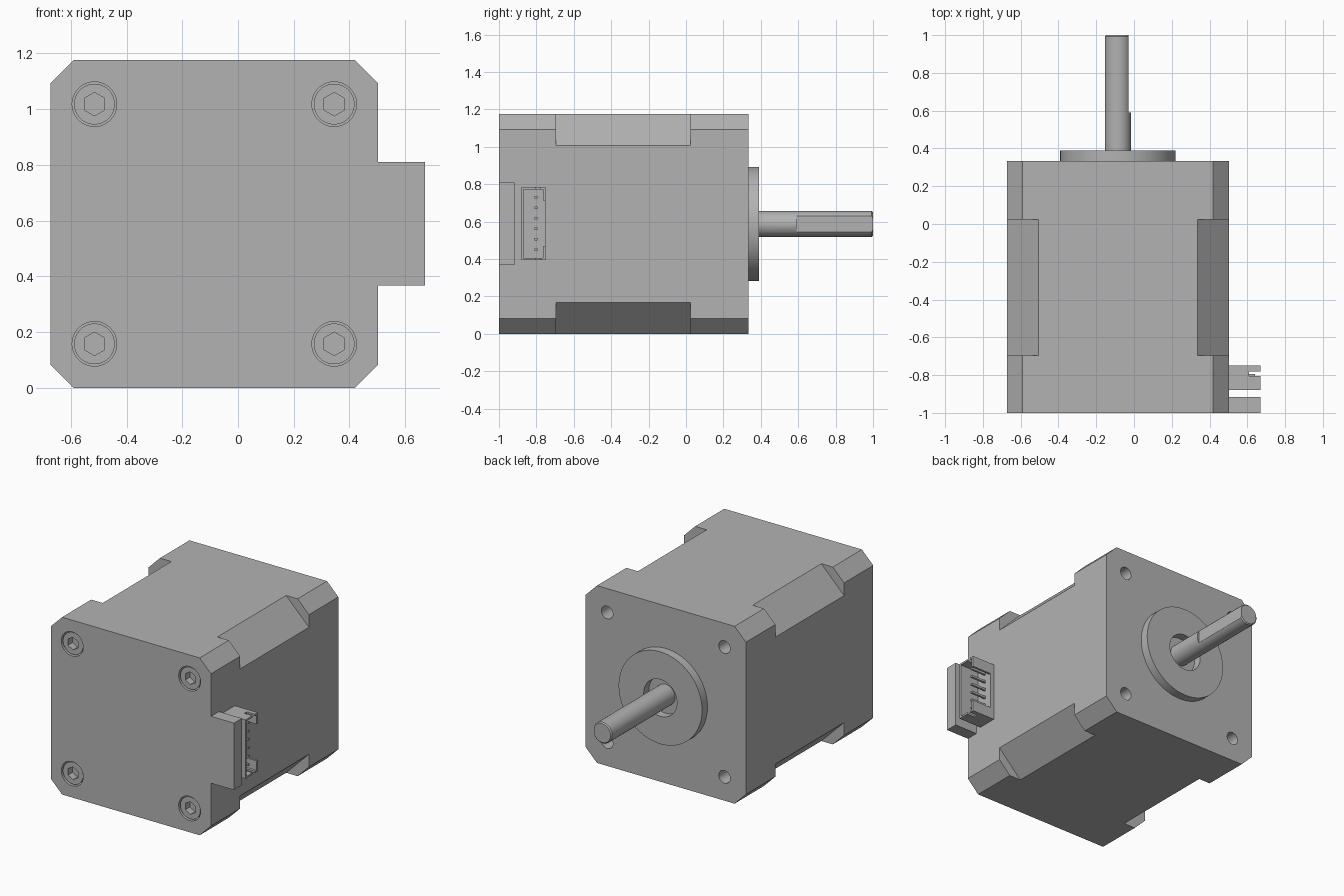
import bpy, bmesh, math
from mathutils import Matrix, Vector

if "Cube" in bpy.data.objects:
    bpy.data.objects.remove(bpy.data.objects["Cube"], do_unlink=True)

GREY = (0.45, 0.45, 0.45, 1)
mat = bpy.data.materials.new("satin grey")
mat.use_nodes = True
mat.diffuse_color = GREY
mat.node_tree.nodes["Principled BSDF"].inputs["Base Color"].default_value = GREY

# Main dimensions: motor axis runs along y
CX, CZ, HALF = -0.085, 0.5875, 0.5875
BACK, FACE = -1.0, 0.333
HOLE = 0.43
CORNERS = [(sx, sz) for sx in (-1, 1) for sz in (-1, 1)]


def box(bm, x, y, z):
    """Box from three (low, high) ranges."""
    lo, hi = Vector((x[0], y[0], z[0])), Vector((x[1], y[1], z[1]))
    m = Matrix.Translation((lo + hi) / 2) @ Matrix.Diagonal((*(hi - lo), 1))
    bmesh.ops.create_cube(bm, size=1, matrix=m)


def rod(bm, r, y0, y1, x=CX, z=CZ, sides=48, r2=None):
    """Cylinder along y; r2 is the radius at the y1 end."""
    m = Matrix.Translation((x, (y0 + y1) / 2, z)) @ Matrix.Rotation(-math.pi / 2, 4, "X")
    return bmesh.ops.create_cone(bm, cap_ends=True, segments=sides, radius1=r,
                                 radius2=r if r2 is None else r2, depth=y1 - y0, matrix=m)["verts"]


def prism(bm, points, y0, y1):
    """Extrude an (x, z) outline along y."""
    face = bm.faces.new([bm.verts.new((x, y0, z)) for x, z in points])
    ext = bmesh.ops.extrude_face_region(bm, geom=[face])["geom"]
    bmesh.ops.translate(bm, vec=(0, y1 - y0, 0),
                        verts=[g for g in ext if isinstance(g, bmesh.types.BMVert)])
    bmesh.ops.recalc_face_normals(bm, faces=bm.faces)


def make(name, bm):
    mesh = bpy.data.meshes.new(name)
    bm.to_mesh(mesh)
    bm.free()
    mesh.materials.append(mat)
    obj = bpy.data.objects.new(name, mesh)
    bpy.context.collection.objects.link(obj)
    return obj


def combine(obj, bm, operation="DIFFERENCE"):
    """Apply a boolean and discard the tool."""
    tool = make("tool", bm)
    mod = obj.modifiers.new("boolean", "BOOLEAN")
    mod.operation, mod.solver, mod.object = operation, "EXACT", tool
    bpy.context.view_layer.update()
    mesh = bpy.data.meshes.new_from_object(obj.evaluated_get(bpy.context.evaluated_depsgraph_get()))
    obj.modifiers.clear()
    obj.data = mesh
    bpy.data.objects.remove(tool, do_unlink=True)


# Body: square prism with chamfered corners
c = 0.083
a = HALF - c
outline = [(-a, -HALF), (a, -HALF), (HALF, -a), (HALF, a), (a, HALF), (-a, HALF), (-HALF, a), (-HALF, -a)]
bm = bmesh.new()
prism(bm, [(CX + x, CZ + z) for x, z in outline], BACK, FACE)
body = make("motor_body", bm)

# Tab on the rear cover beside the connector
bm = bmesh.new()
box(bm, (0.4, 0.67), (BACK, -0.917), (0.367, 0.81))
combine(body, bm, "UNION")

# Deeper chamfers along the middle of each corner
bm = bmesh.new()
for sx, sz in CORNERS:
    near, far = HALF - 0.187, HALF + 0.02
    prism(bm, [(CX + sx * near, CZ + sz * far), (CX + sx * far, CZ + sz * far),
               (CX + sx * far, CZ + sz * near)], -0.695, 0.025)
combine(body, bm)

# Front mounting holes, rear screw counterbores
bm = bmesh.new()
for sx, sz in CORNERS:
    x, z = CX + sx * HOLE, CZ + sz * HOLE
    rod(bm, 0.042, FACE - 0.125, FACE + 0.05, x, z, 32)
    rod(bm, 0.08, BACK - 0.05, BACK + 0.09, x, z)
combine(body, bm)

# Rear cap screws with hexagonal sockets
screws = []
for i, (sx, sz) in enumerate(CORNERS):
    x, z = CX + sx * HOLE, CZ + sz * HOLE
    bm = bmesh.new()
    rod(bm, 0.073, BACK + 0.008, BACK + 0.1, x, z)
    screw = make(f"rear_screw_{i + 1}", bm)
    bm = bmesh.new()
    rod(bm, 0.042, BACK - 0.05, BACK + 0.055, x, z, 6)
    combine(screw, bm)
    screws.append(screw)

# Front pilot flange with shaft clearance recess
bm = bmesh.new()
rod(bm, 0.3056, FACE - 0.01, 0.39, sides=96)
flange = make("pilot_flange", bm)
bm = bmesh.new()
rod(bm, 0.122, FACE + 0.002, 0.45)
combine(flange, bm)

# Shaft with bevelled tip and a flat on its +x side
bm = bmesh.new()
verts = rod(bm, 0.0694, FACE - 0.02, 1.0)
tip = [e for e in bm.edges if all(v.co.y > 0.99 for v in e.verts)]
bmesh.ops.bevel(bm, geom=tip, offset=0.007, segments=1, affect="EDGES")
shaft = make("shaft", bm)
bm = bmesh.new()
box(bm, (CX + 0.0556, CX + 0.2), (0.59, 1.1), (CZ - 0.1, CZ + 0.1))
combine(shaft, bm)

# Connector housing: open pocket, side window and end slots
bm = bmesh.new()
box(bm, (0.495, 0.67), (-0.88, -0.75), (0.395, 0.785))
housing = make("connector_housing", bm)
for y, z, x in [((-0.868, -0.764), (0.407, 0.773), 0.53),
                ((-0.78, -0.7), (0.47, 0.712), 0.53),
                ((-0.805, -0.78), (0.3, 0.9), 0.61)]:
    bm = bmesh.new()
    box(bm, (x, 0.75), y, z)
    combine(housing, bm)

# Connector pins
bm = bmesh.new()
for i in range(6):
    z = 0.45 + 0.056 * i
    box(bm, (0.52, 0.64), (-0.809, -0.795), (z - 0.007, z + 0.007))
pins = make("connector_pins", bm)

# Smooth the round parts, keeping edges crisp
bpy.ops.object.select_all(action="DESELECT")
for obj in [body, flange, shaft, *screws]:
    obj.select_set(True)
bpy.context.view_layer.objects.active = body
bpy.ops.object.shade_smooth_by_angle(angle=math.radians(25))
